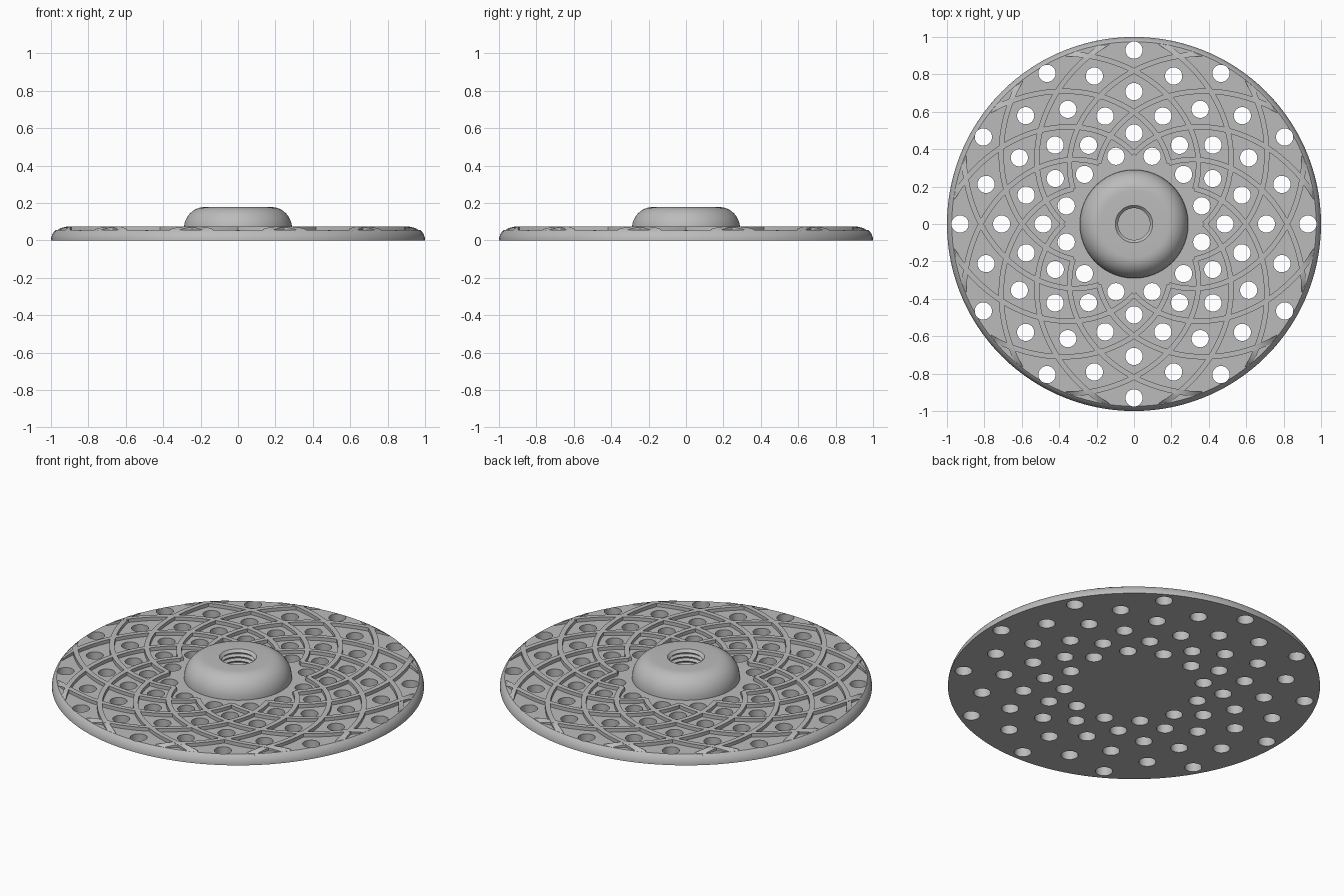
import bpy, bmesh, math
from mathutils import Matrix

cube = bpy.data.objects.get("Cube")
if cube:
    bpy.data.objects.remove(cube, do_unlink=True)

FLOOR, TOP = 0.055, 0.075      # recessed cell floor, rib top
ROUND_START, ROUND = 0.92, 0.08
INNER, ROW = 0.375, 0.111      # first hole ring, ring spacing
STEP = math.radians(15)        # angular shift per ring

grey = bpy.data.materials.new("grey_plastic")
grey.use_nodes = True
colour = (0.5, 0.5, 0.5, 1)
grey.diffuse_color = colour
grey.node_tree.nodes["Principled BSDF"].inputs["Base Color"].default_value = colour


def make_object(name, bm):
    bmesh.ops.recalc_face_normals(bm, faces=bm.faces)
    mesh = bpy.data.meshes.new(name)
    bm.to_mesh(mesh)
    bm.free()
    mesh.materials.append(grey)
    obj = bpy.data.objects.new(name, mesh)
    bpy.context.collection.objects.link(obj)
    return obj


def select_only(obj):
    bpy.ops.object.select_all(action='DESELECT')
    obj.select_set(True)
    bpy.context.view_layer.objects.active = obj


def rim_height(r):
    t = max(0.0, (r - ROUND_START) / ROUND)
    return TOP * math.sqrt(max(0.0, 1 - t * t))


def lathe(name, profile, steps=120):
    bm = bmesh.new()
    verts = [bm.verts.new((r, 0, z)) for r, z in profile]
    edges = [bm.edges.new(pair) for pair in zip(verts, verts[1:])]
    bmesh.ops.spin(bm, geom=verts + edges, cent=(0, 0, 0), axis=(0, 0, 1),
                   angle=math.tau, steps=steps)
    bmesh.ops.remove_doubles(bm, verts=bm.verts, dist=1e-5)
    return make_object(name, bm)


# Disc and domed hub with a blind threaded bore, turned in one piece
bore = [(0, 0.03), (0.085, 0.03)]
for i in range(5):
    z = 0.035 + i * 0.026
    bore += [(0.085, z), (0.098, z + 0.011), (0.098, z + 0.015), (0.085, z + 0.024)]
hub = [(0.1, 0.178), (0.18, 0.178)]
for i in range(1, 11):
    a = math.radians(90 - 9 * i)
    hub.append((0.18 + 0.11 * math.cos(a), 0.058 + 0.12 * math.sin(a)))
start = math.asin(FLOOR / TOP)
rim = [(ROUND_START + ROUND * math.cos(start * (1 - i / 8)),
        TOP * math.sin(start * (1 - i / 8))) for i in range(9)]
body = lathe("disc_body", bore + hub + [(0.29, FLOOR)] + rim + [(0, 0)])

# Six staggered rings of twelve through holes
bm = bmesh.new()
for row in range(6):
    r = INNER + row * ROW
    for k in range(12):
        a = 2 * STEP * k + STEP * ((row + 1) % 2)
        bmesh.ops.create_cone(
            bm, cap_ends=True, segments=32, radius1=0.046, radius2=0.046, depth=0.4,
            matrix=Matrix.Translation((r * math.cos(a), r * math.sin(a), 0)))
cutter = make_object("hole_cutter", bm)
cutter.hide_render = True
mod = body.modifiers.new("holes", 'BOOLEAN')
mod.operation = 'DIFFERENCE'
mod.solver = 'EXACT'
mod.object = cutter
select_only(body)
bpy.ops.object.modifier_apply(modifier=mod.name)
bpy.data.objects.remove(cutter, do_unlink=True)


# Raised ribs: twelve spirals each way, following the rounded rim at the end
def add_rib(bm, start_angle, direction, half_width=0.014, segments=48):
    r_end = ROUND_START + ROUND * math.cos(start)
    rate = ROW / STEP
    sections = []
    for i in range(segments + 1):
        r = INNER + (r_end + 0.006 - INNER) * i / segments
        a = start_angle + direction * (r - INNER) / rate
        tx = rate * math.cos(a) - direction * r * math.sin(a)
        ty = rate * math.sin(a) + direction * r * math.cos(a)
        length = math.hypot(tx, ty)
        ring = []
        for side in (-1, 1):
            x = r * math.cos(a) - side * half_width * ty / length
            y = r * math.sin(a) + side * half_width * tx / length
            top = rim_height(math.hypot(x, y))
            low = min(FLOOR, top) - 0.01
            heights = (low, top) if side < 0 else (top, low)
            ring += [bm.verts.new((x, y, h)) for h in heights]
        sections.append(ring)
    for p, q in zip(sections, sections[1:]):
        for j in range(4):
            n = (j + 1) % 4
            bm.faces.new((p[j], p[n], q[n], q[j]))
    bm.faces.new(sections[0])
    bm.faces.new(sections[-1])


bm = bmesh.new()
for k in range(12):
    for direction in (-1, 1):
        add_rib(bm, 2 * STEP * k, direction)
ribs = make_object("spiral_ribs", bm)

for obj in (body, ribs):
    select_only(obj)
    bpy.ops.object.shade_smooth_by_angle(angle=math.radians(30))
